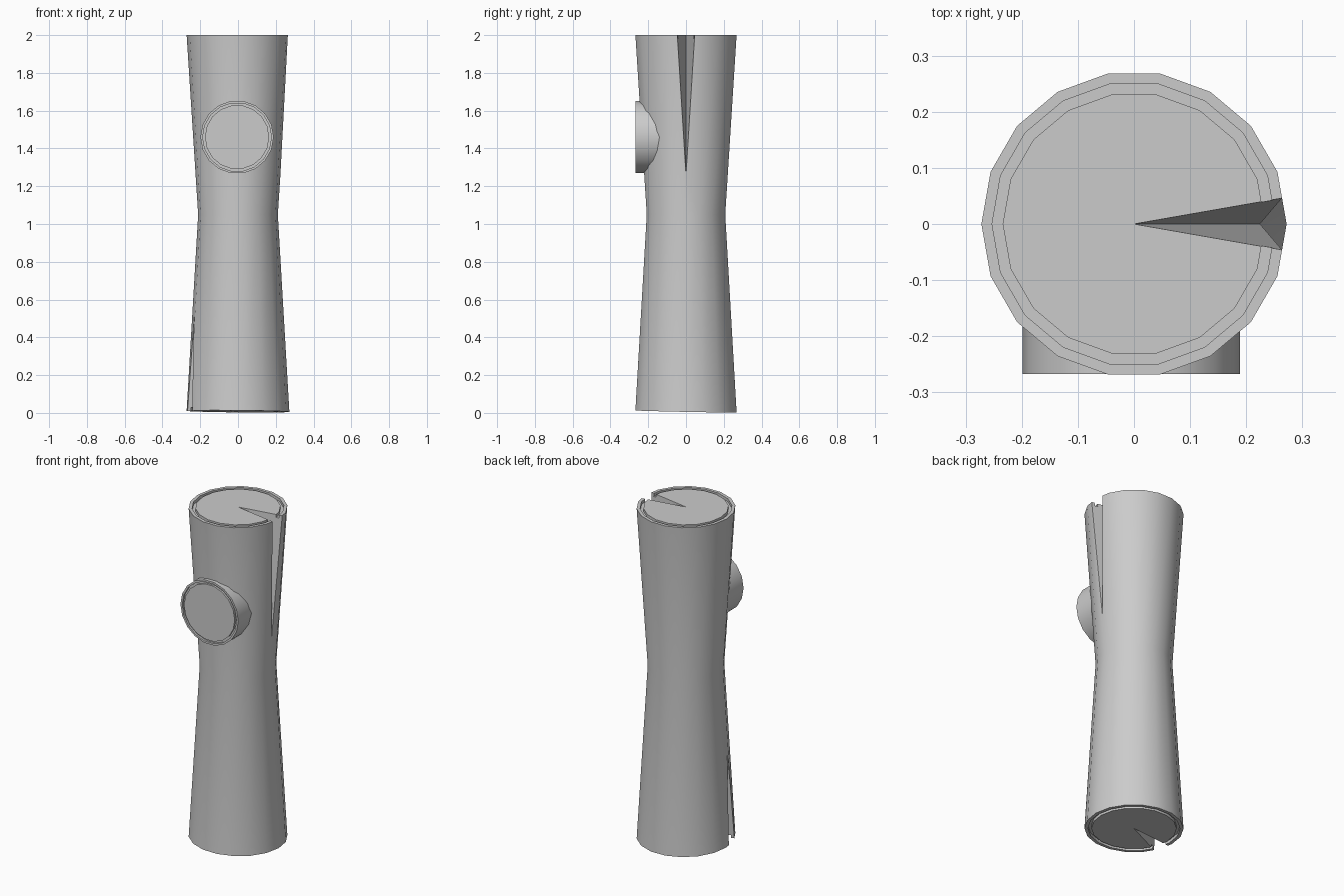
import bpy, bmesh
from math import cos, sin, pi, radians
from mathutils import Vector, Matrix

if "Cube" in bpy.data.objects:
    bpy.data.objects.remove(bpy.data.objects["Cube"])

SIDES = 18


def make_object(name, bm):
    bmesh.ops.recalc_face_normals(bm, faces=bm.faces)
    me = bpy.data.meshes.new(name)
    bm.to_mesh(me)
    bm.free()
    ob = bpy.data.objects.new(name, me)
    bpy.context.collection.objects.link(ob)
    return ob


def lathe(profile):
    """Closed solid from (radius, height) rings, capped at both ends."""
    bm = bmesh.new()
    rings = [[bm.verts.new((r * cos(2 * pi * i / SIDES), r * sin(2 * pi * i / SIDES), z))
              for i in range(SIDES)] for r, z in profile]
    for a, b in zip(rings, rings[1:]):
        for i in range(SIDES):
            j = (i + 1) % SIDES
            bm.faces.new((a[i], a[j], b[j], b[i]))
    bm.faces.new(rings[0])
    bm.faces.new(rings[-1])
    return bm


def grooved_end(r, z, d, w):
    """Bark rim, groove and heartwood disc, listed from outside in."""
    return [(r, z), (r - w, z), (r - w, z + d), (r - 2 * w, z + d), (r - 2 * w, z)]


def crack_cutter(name, z, tip_z, tip_r, angle):
    """Wedge from the end's centre to a point lower on the bark."""
    out = 1.4
    up = 0.1 if z > tip_z else -0.1
    bx, by = 0.263 * out, 0.046 * out
    pts = [(tip_r * out, 0, z + (tip_z - z) * out)]
    for zz in (z, z + up):
        pts += [(0, 0, zz), (bx, by, zz), (bx, -by, zz)]
    bm = bmesh.new()
    rot = Matrix.Rotation(radians(angle), 3, 'Z')
    for p in pts:
        bm.verts.new(rot @ Vector(p))
    bmesh.ops.convex_hull(bm, input=bm.verts)
    ob = make_object(name, bm)
    ob.hide_render = True
    return ob


def smooth(ob):
    bpy.ops.object.select_all(action='DESELECT')
    ob.select_set(True)
    bpy.context.view_layer.objects.active = ob
    bpy.ops.object.shade_smooth_by_angle(angle=radians(30))


# Log trunk: waisted, grooved at both ends
bottom = grooved_end(0.272, 0.0, 0.018, 0.019)[::-1]
top = grooved_end(0.272, 2.0, -0.018, 0.019)
bm = lathe(bottom + [(0.211, 1.05)] + top)
# slightly crooked saw cut on the lower end
for v in bm.verts:
    if v.co.z < 0.5:
        v.co.z += 0.008 - 0.02 * v.co.y - 0.01 * v.co.x
log = make_object("log_trunk", bm)

# Cracks in the ends
for cutter in (crack_cutter("top_crack_cutter", 2.0, 1.26, 0.224, 0),
               crack_cutter("bottom_crack_cutter", 0.008, 0.54, 0.241, 196)):
    mod = log.modifiers.new("crack", 'BOOLEAN')
    mod.operation = 'DIFFERENCE'
    mod.solver = 'EXACT'
    mod.object = cutter
    bpy.context.view_layer.objects.active = log
    bpy.ops.object.modifier_apply(modifier=mod.name)
    bpy.data.objects.remove(cutter)
smooth(log)

# Sawn branch stub on the front
bm = lathe([(0.194, 0.0)] + grooved_end(0.194, 0.167, -0.012, 0.012))
bm.transform(Matrix.Translation((-0.005, -0.1, 1.46)) @ Matrix.Rotation(pi / 2, 4, 'X'))
stub = make_object("branch_stub", bm)
smooth(stub)
